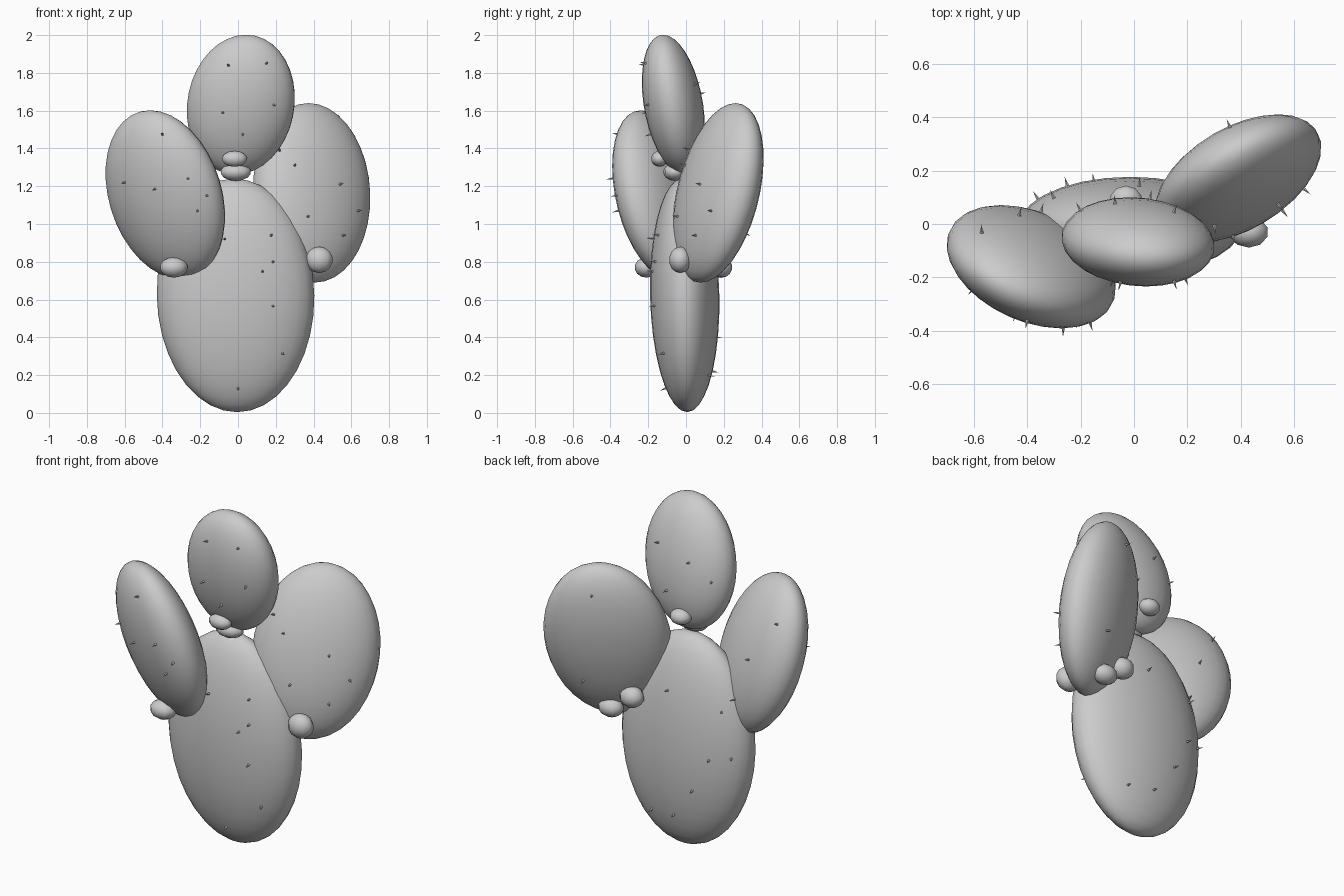
import bpy, bmesh
from math import sqrt
from mathutils import Matrix, Vector

if "Cube" in bpy.data.objects:
    bpy.data.objects.remove(bpy.data.objects["Cube"])


def add_object(name, bm, smooth=True):
    mesh = bpy.data.meshes.new(name)
    bmesh.ops.recalc_face_normals(bm, faces=bm.faces)
    bm.to_mesh(mesh)
    bm.free()
    for poly in mesh.polygons:
        poly.use_smooth = smooth
    obj = bpy.data.objects.new(name, mesh)
    bpy.context.collection.objects.link(obj)
    return obj


def pad_matrix(half, xy, xz, yz):
    """Leaning ellipsoid: half extents plus the slants between the axes."""
    hx, hy, hz = half
    lean_y, lean_x = yz / hz, xz / hz
    a = sqrt(hy * hy - lean_y ** 2)
    b = (xy - lean_y * lean_x) / a
    c = sqrt(hx * hx - lean_x ** 2 - b * b)
    return Matrix(((c, b, lean_x), (0, a, lean_y), (0, 0, hz)))


def ellipsoid(name, centre, m3, u, v):
    bm = bmesh.new()
    bmesh.ops.create_uvsphere(bm, u_segments=u, v_segments=v, radius=1,
                              matrix=Matrix.Translation(centre) @ m3.to_4x4())
    return add_object(name, bm)


def add_spines(name, centre, m3, front, back):
    """Small cones standing on the pad, placed by their x, z position."""
    q = (m3 @ m3.transposed()).inverted()
    bm = bmesh.new()
    for side, points in ((-1, front), (1, back)):
        for x, z in points:
            dx, dz = x - centre[0], z - centre[2]
            b = q[0][1] * dx + q[1][2] * dz
            c = q[0][0] * dx * dx + 2 * q[0][2] * dx * dz + q[2][2] * dz * dz - 1
            y = (-b + side * sqrt(max(0, b * b - q[1][1] * c))) / q[1][1]
            d = Vector((dx, y, dz))
            n = (q @ d).normalized()
            rot = n.to_track_quat('Z', 'Y').to_matrix().to_4x4()
            pos = Vector(centre) + d + n * 0.014
            bmesh.ops.create_cone(bm, cap_ends=True, segments=5, radius1=0.008,
                                  radius2=0, depth=0.04,
                                  matrix=Matrix.Translation(pos) @ rot)
    add_object(name, bm, smooth=False)


# Pads: centre, half extents, slants (xy, xz, yz), spines in front, spines behind
pads = {
    "main_pad": ((-0.013, -0.007, 0.622), (0.417, 0.184, 0.618), (0, -0.005, -0.008),
                 [(-.07, .92), (.175, .94), (.185, .8), (.13, .75), (.185, .565),
                  (.235, .315), (0, .13)],
                 [(.02, .94), (-.3, .88), (-.25, .6), (-.36, .62), (-.15, .4),
                  (.14, .2), (-.02, .22)]),
    "left_pad": ((-0.385, -0.16, 1.155), (0.317, 0.231, 0.447), (-0.026, -0.036, -0.035),
                 [(-.4, 1.475), (-.6, 1.22), (-.44, 1.185), (-.265, 1.24),
                  (-.165, 1.15), (-.215, 1.07)],
                 [(-.57, 1.42), (-.43, 1.2), (-.35, .95)]),
    "right_pad": ((0.39, 0.17, 1.165), (0.312, 0.241, 0.475), (0.036, -0.008, 0.044),
                  [(.3, 1.31), (.22, 1.39), (.54, 1.21), (.635, 1.07), (.37, 1.04),
                   (.555, .94)],
                  [(.36, 1.49), (.45, .95)]),
    "top_pad": ((0.015, -0.067, 1.632), (0.287, 0.167, 0.37), (-0.005, 0.01, -0.02),
                [(-.05, 1.84), (.15, 1.85), (-.08, 1.59), (.19, 1.63), (.025, 1.475)],
                [(.15, 1.74), (-.07, 1.69), (-.2, 1.6), (.06, 1.5)]),
}
for name, (centre, half, slant, front, back) in pads.items():
    m3 = pad_matrix(half, *slant)
    ellipsoid(name, centre, m3, 28, 18)
    add_spines(name.replace("pad", "spines"), centre, m3, front, back)

# Buds around the joints
buds = [
    ((-0.34, -0.21, 0.77), (0.077, 0.062, 0.054)),
    ((0.43, -0.03, 0.81), (0.075, 0.06, 0.07)),
    ((0.36, 0.185, 0.77), (0.075, 0.06, 0.055)),
    ((0.23, 0.175, 0.86), (0.07, 0.06, 0.06)),
    ((-0.018, -0.14, 1.345), (0.07, 0.045, 0.042)),
    ((-0.012, -0.06, 1.275), (0.085, 0.06, 0.047)),
    ((-0.03, 0.09, 1.37), (0.062, 0.055, 0.045)),
]
for i, (centre, half) in enumerate(buds, 1):
    ellipsoid(f"bud_{i}", centre, Matrix.Diagonal(half), 10, 7)
